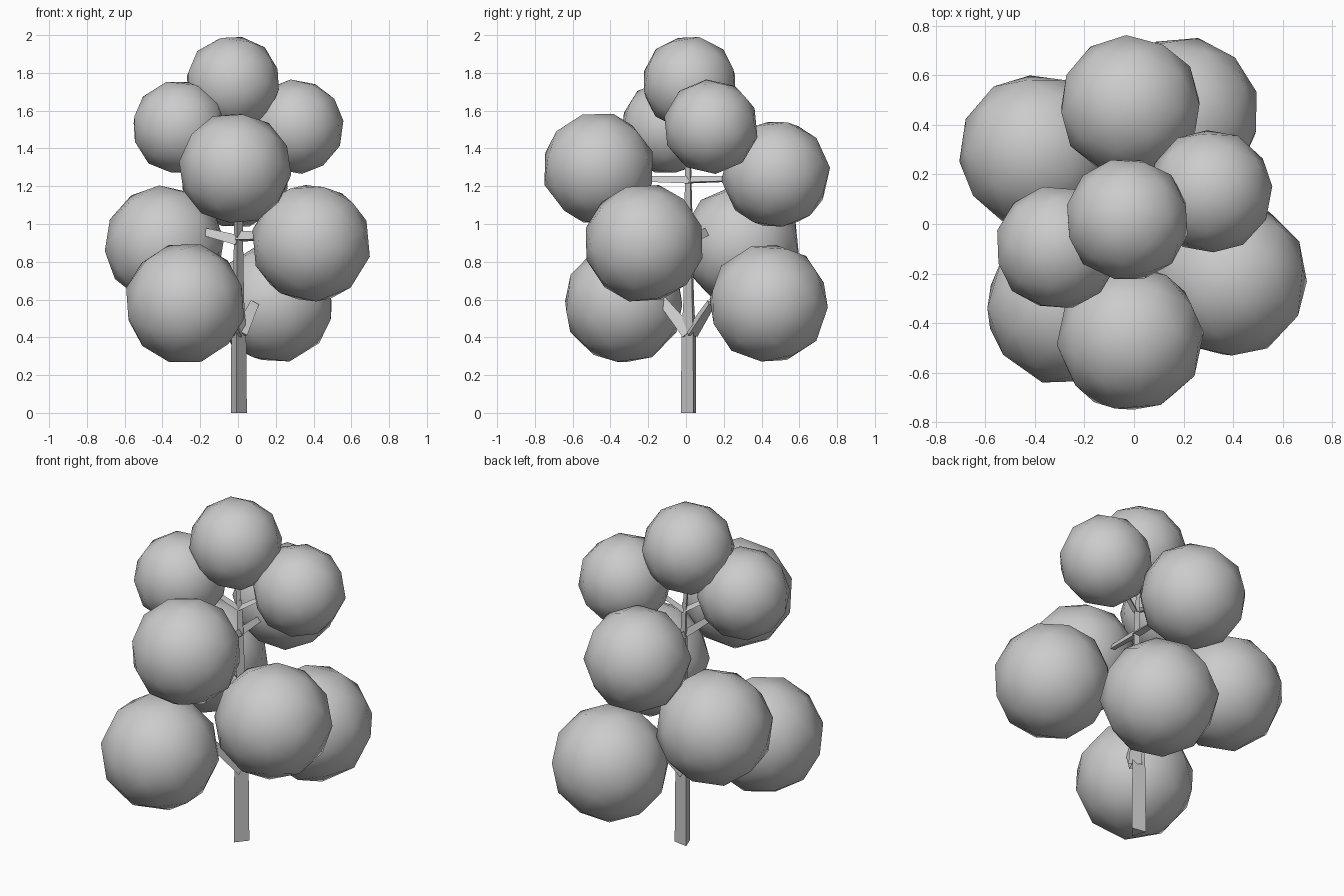
import bpy, bmesh, math, random
from mathutils import Vector, Matrix, Euler

if "Cube" in bpy.data.objects:
    bpy.data.objects.remove(bpy.data.objects["Cube"])

random.seed(4)


def finish(name, bm, smooth):
    bmesh.ops.recalc_face_normals(bm, faces=bm.faces)
    mesh = bpy.data.meshes.new(name)
    bm.to_mesh(mesh)
    bm.free()
    for p in mesh.polygons:
        p.use_smooth = smooth
    ob = bpy.data.objects.new(name, mesh)
    bpy.context.collection.objects.link(ob)
    return ob


def limb(name, stations, up=None):
    """Three-sided tapered limb through (point, radius) stations."""
    bm = bmesh.new()
    d = (Vector(stations[-1][0]) - Vector(stations[0][0])).normalized()
    u = Vector((1, 0, 0)) if abs(d.z) > 0.95 else d.cross(Vector((0, 0, 1))).normalized()
    v = d.cross(u)
    rings = []
    for p, r in stations:
        ring = []
        for deg in (20, 140, 260):
            a = math.radians(deg)
            ring.append(bm.verts.new(Vector(p) + r * (u * math.cos(a) + v * math.sin(a))))
        rings.append(ring)
    for lo, hi in zip(rings, rings[1:]):
        for i in range(3):
            j = (i + 1) % 3
            bm.faces.new((lo[i], lo[j], hi[j], hi[i]))
    bm.faces.new(rings[0])
    bm.faces.new(rings[-1])
    return finish(name, bm, False)


# Trunk
limb("trunk", [((0, 0.022, 0), 0.05), ((0, 0.022, 0.42), 0.046),
               ((0, 0.02, 0.6), 0.034), ((0, 0.018, 1.0), 0.027),
               ((0, 0.015, 1.25), 0.021), ((-0.005, 0.015, 1.42), 0.016)])

# Branches: start, end, start radius, end radius
branches = {
    "branch_low_front": ((0, 0.015, 0.42), (-0.08, -0.13, 0.60), 0.042, 0.028),
    "branch_low_back": ((0.01, 0.025, 0.42), (0.085, 0.13, 0.58), 0.042, 0.028),
    "branch_mid_left": ((0, 0.02, 0.91), (-0.175, 0.11, 0.955), 0.032, 0.025),
    "branch_mid_right": ((0, 0.02, 0.93), (0.15, -0.07, 0.93), 0.035, 0.028),
    "branch_high_front": ((0, 0.02, 1.23), (-0.005, -0.21, 1.235), 0.024, 0.018),
    "branch_high_back": ((0, 0.01, 1.23), (-0.005, 0.24, 1.235), 0.024, 0.018),
    "branch_top_left": ((0, 0.015, 1.37), (-0.14, -0.04, 1.46), 0.017, 0.014),
    "branch_top_right": ((0, 0.015, 1.37), (0.14, 0.06, 1.46), 0.017, 0.014),
    "branch_crown": ((-0.005, 0.015, 1.38), (-0.02, 0.015, 1.56), 0.016, 0.013),
}
for name, (a, b, ra, rb) in branches.items():
    limb(name, [(a, ra), (b, rb)])

# Foliage balls: x, y, z, radius
foliage = {
    "foliage_crown": (-0.027, 0.018, 1.747, 0.253),
    "foliage_top_left": (-0.31, -0.095, 1.512, 0.253),
    "foliage_top_right": (0.308, 0.132, 1.515, 0.253),
    "foliage_high_front": (-0.015, -0.463, 1.295, 0.3),
    "foliage_high_back": (-0.015, 0.475, 1.264, 0.29),
    "foliage_mid_left": (-0.39, 0.29, 0.888, 0.319),
    "foliage_mid_right": (0.387, -0.222, 0.898, 0.319),
    "foliage_low_front": (-0.28, -0.33, 0.58, 0.323),
    "foliage_low_back": (0.19, 0.438, 0.58, 0.321),
}
for name, (x, y, z, r) in foliage.items():
    bm = bmesh.new()
    tilt = Euler([random.uniform(-0.5, 0.5) for _ in range(3)]).to_matrix().to_4x4()
    bmesh.ops.create_icosphere(bm, subdivisions=2, radius=r,
                               matrix=Matrix.Translation((x, y, z)) @ tilt)
    finish(name, bm, True)
